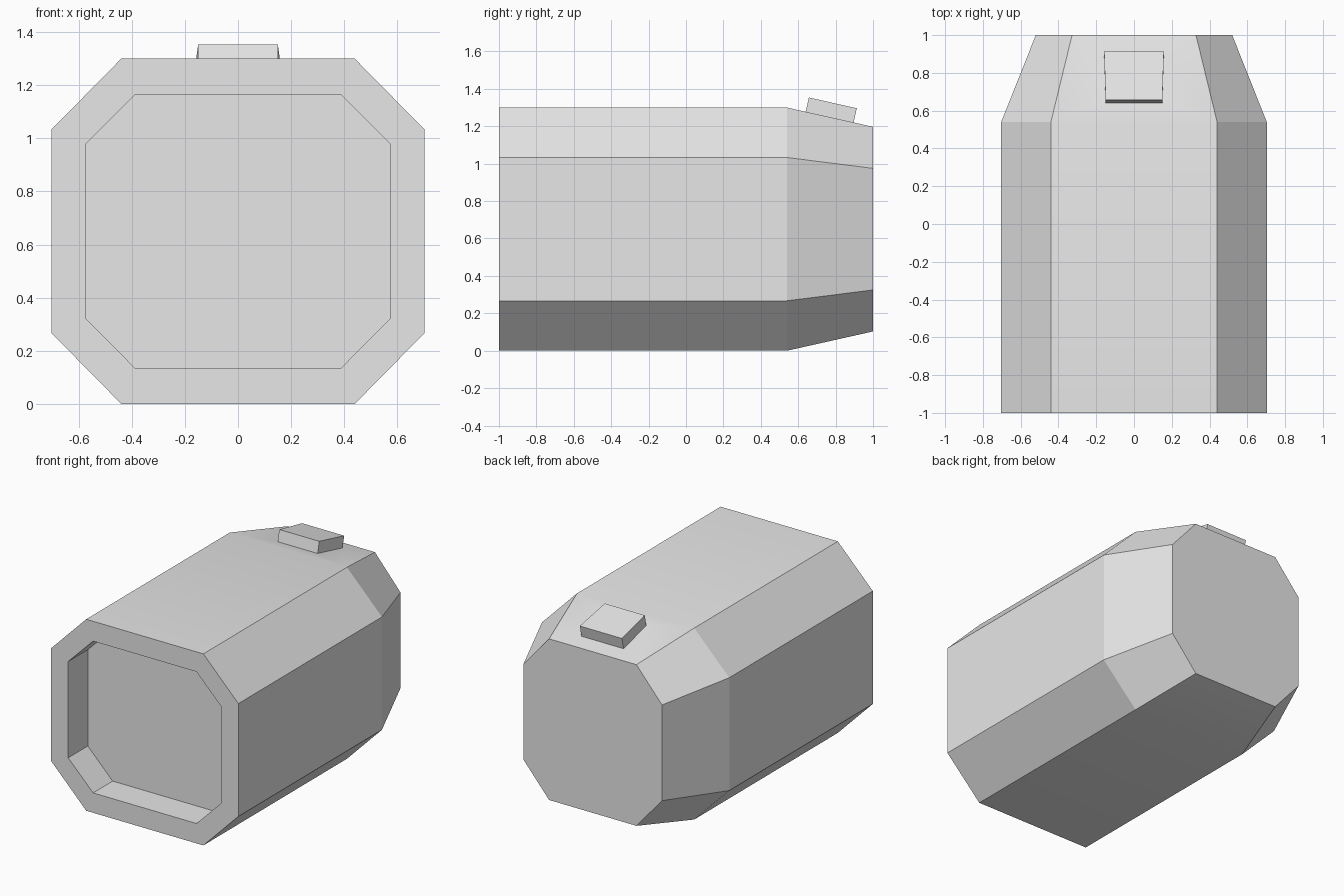
import bpy, bmesh, math
from mathutils import Vector

cube = bpy.data.objects.get("Cube")
if cube:
    bpy.data.objects.remove(cube, do_unlink=True)

grey = bpy.data.materials.new("plain grey")
grey.use_nodes = True
grey.diffuse_color = (0.8, 0.8, 0.8, 1)
grey.node_tree.nodes["Principled BSDF"].inputs["Base Color"].default_value = grey.diffuse_color

MID = 0.65  # height of the barrel axis


def ring(bm, y, half_w, flat_w, half_h, flat_h):
    """Octagon in the XZ plane, ordered around the Y axis from the top right."""
    quarter = [(flat_w, half_h), (half_w, flat_h)]
    right = quarter + [(x, -z) for x, z in reversed(quarter)]
    pts = right + [(-x, z) for x, z in reversed(right)]
    return [bm.verts.new((x, y, MID + z)) for x, z in pts]


bm = bmesh.new()

# Barrel: recess floor, recess mouth, front rim, shoulder, tapered back
rings = [
    ring(bm, -0.79, 0.575, 0.388, 0.515, 0.327),
    ring(bm, -1.0, 0.575, 0.388, 0.515, 0.327),
    ring(bm, -1.0, 0.703, 0.44, 0.65, 0.383),
    ring(bm, 0.54, 0.703, 0.44, 0.65, 0.383),
    ring(bm, 1.0, 0.52, 0.328, 0.547, 0.325),
]
for a, b in zip(rings, rings[1:]):
    for i in range(8):
        j = (i + 1) % 8
        bm.faces.new((a[i], a[j], b[j], b[i]))
bm.faces.new(rings[0])
bm.faces.new(rings[-1])
bmesh.ops.recalc_face_normals(bm, faces=bm.faces)

# Raised block: inset the sloped top face, shape the inset, extrude it
bm.normal_update()
slope = next(f for f in bm.faces if f.normal.z > 0.9 and f.calc_center_median().y > 0.6)
normal = slope.normal.copy()
corner = rings[3][0].co.copy()
bmesh.ops.inset_individual(bm, faces=[slope], thickness=0.1)
centre_y = slope.calc_center_median().y
for v in slope.verts:
    back = v.co.y > centre_y
    x = math.copysign(0.158 if back else 0.15, v.co.x)
    y = 0.896 if back else 0.64
    v.co = Vector((x, y, corner.z - (y - corner.y) * normal.y / normal.z))
block = bmesh.ops.extrude_discrete_faces(bm, faces=[slope])["faces"][0]
bmesh.ops.translate(bm, verts=block.verts, vec=normal * 0.078)

mesh = bpy.data.meshes.new("barrel_housing")
bm.to_mesh(mesh)
bm.free()
mesh.materials.append(grey)
housing = bpy.data.objects.new("barrel_housing", mesh)
bpy.context.collection.objects.link(housing)

# Soften only the shallow breaks on top and bottom
bpy.context.view_layer.objects.active = housing
housing.select_set(True)
bpy.ops.object.shade_smooth_by_angle(angle=math.radians(15))
